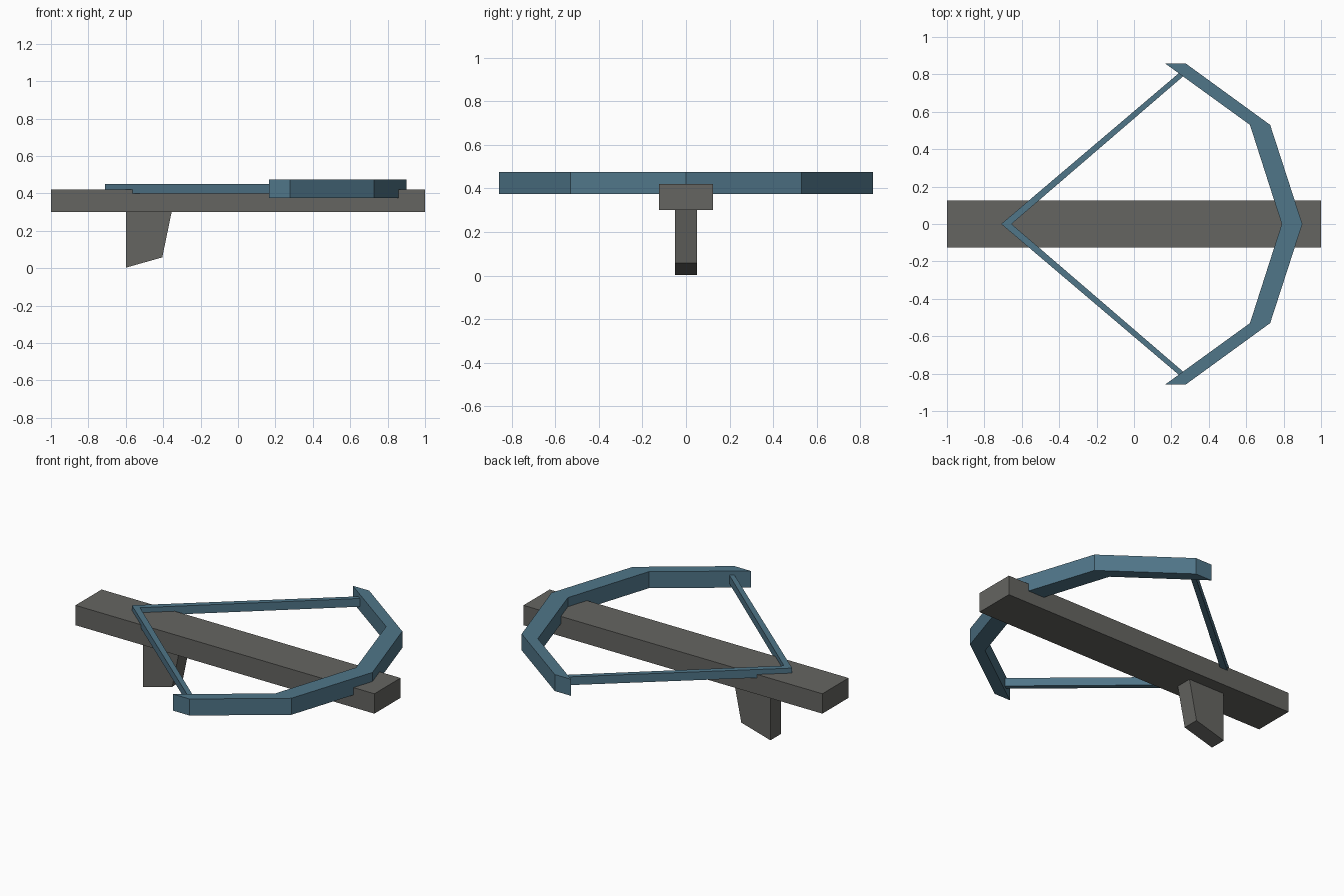
import bpy, bmesh
from mathutils import Vector

if "Cube" in bpy.data.objects:
    bpy.data.objects.remove(bpy.data.objects["Cube"])


def material(name, rgb):
    mat = bpy.data.materials.new(name)
    mat.diffuse_color = (*rgb, 1)
    mat.use_nodes = True
    mat.node_tree.nodes["Principled BSDF"].inputs["Base Color"].default_value = mat.diffuse_color
    return mat


def prism(name, faces, offset, mat):
    """Extrude flat polygons (sharing corners) along an offset vector."""
    bm = bmesh.new()
    for pts in faces:
        bm.faces.new([bm.verts.new(p) for p in pts])
    bmesh.ops.remove_doubles(bm, verts=bm.verts, dist=1e-4)
    bmesh.ops.recalc_face_normals(bm, faces=bm.faces)
    base = bm.faces[:]
    ext = bmesh.ops.extrude_face_region(bm, geom=base, use_keep_orig=True)
    moved = [g for g in ext["geom"] if isinstance(g, bmesh.types.BMVert)]
    bmesh.ops.translate(bm, verts=moved, vec=Vector(offset))
    bmesh.ops.recalc_face_normals(bm, faces=bm.faces)
    mesh = bpy.data.meshes.new(name)
    bm.to_mesh(mesh)
    bm.free()
    mesh.materials.append(mat)
    obj = bpy.data.objects.new(name, mesh)
    bpy.context.collection.objects.link(obj)
    return obj


def band(name, outer, inner, z0, z1, mat):
    """Flat band between two half outlines, mirrored across y = 0."""
    def full(half):
        return [(x, -y, z0) for x, y in reversed(half[1:])] + [(x, y, z0) for x, y in half]
    o, i = full(outer), full(inner)
    quads = [(o[k], o[k + 1], i[k + 1], i[k]) for k in range(len(o) - 1)]
    return prism(name, quads, (0, 0, z1 - z0), mat)


blue = material("blue", (0.08, 0.18, 0.25))
dark = material("dark_grey", (0.13, 0.13, 0.12))

# Stock: long flat beam
prism("stock", [[(-1, -0.125, 0.30), (1, -0.125, 0.30),
                 (1, 0.125, 0.30), (-1, 0.125, 0.30)]], (0, 0, 0.12), dark)

# Grip: tapered handle under the stock
prism("grip", [[(-0.6, -0.05, 0.30), (-0.355, -0.05, 0.30),
                (-0.405, -0.05, 0.058), (-0.6, -0.05, 0.003)]], (0, 0.1, 0), dark)

# Bow: angular limbs across the front of the stock
band("bow", [(0.90, 0), (0.728, 0.53), (0.277, 0.858)],
     [(0.79, 0), (0.62, 0.53), (0.167, 0.858)], 0.375, 0.475, blue)

# Bowstring: drawn back to a point, ends tucked into the bow tips
band("bowstring", [(-0.71, 0), (0.25, 0.815)],
     [(-0.655, 0), (0.275, 0.80)], 0.40, 0.45, blue)
